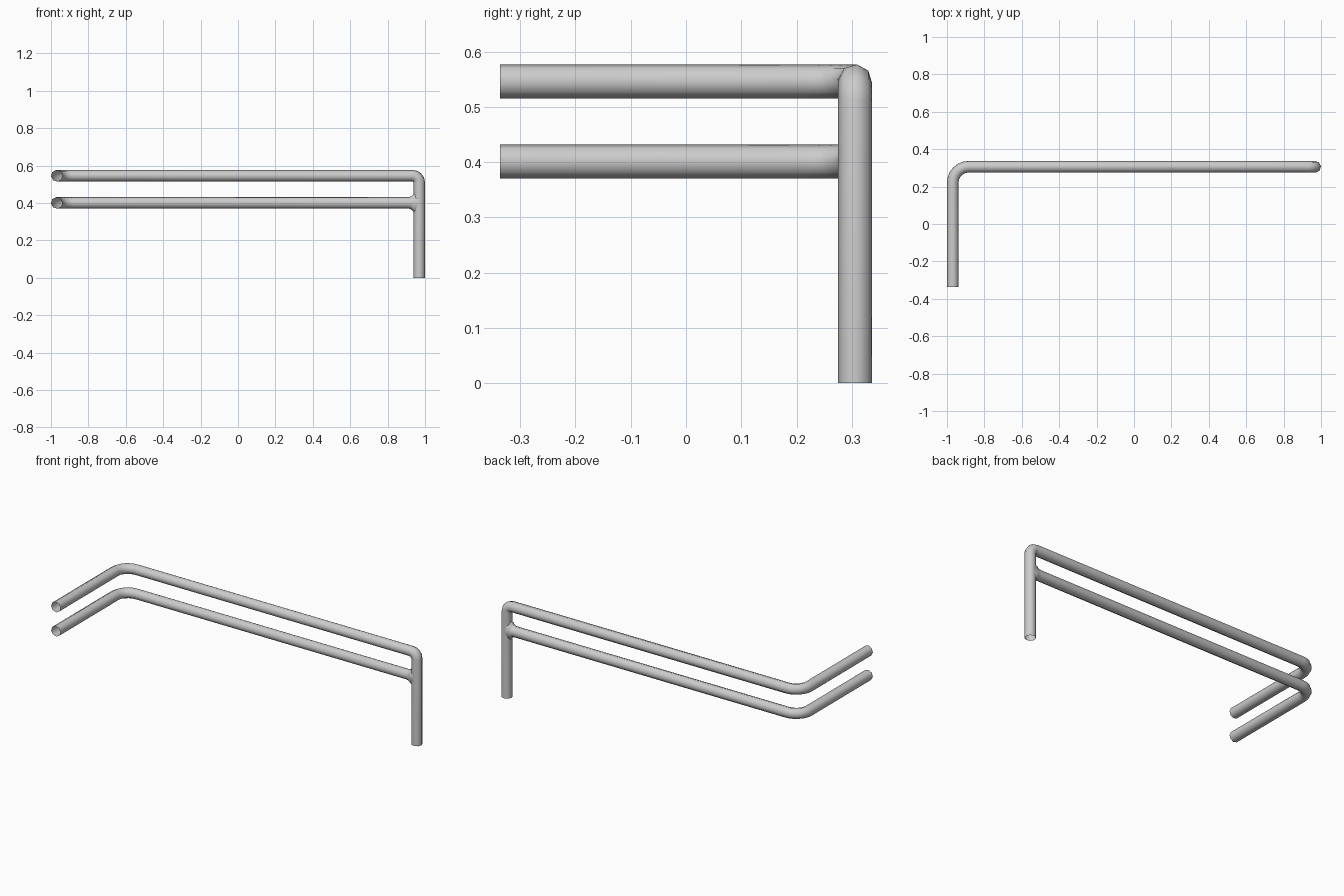
import bpy, bmesh, math
from mathutils import Vector

if "Cube" in bpy.data.objects:
    bpy.data.objects.remove(bpy.data.objects["Cube"])

R = 0.031          # tube radius
SIDES = 8
PHASE = math.radians(6)


def rounded_path(points, bends):
    """Polyline with every inner corner replaced by an arc (radius, steps)."""
    pts = [Vector(p) for p in points]
    path = [pts[0]]
    for i, (rad, steps) in enumerate(bends, 1):
        a = (pts[i - 1] - pts[i]).normalized()
        b = (pts[i + 1] - pts[i]).normalized()
        centre = pts[i] + (a + b) * rad       # right-angle bend
        for k in range(steps + 1):
            t = math.pi / 2 * k / steps
            path.append(centre - b * rad * math.cos(t) - a * rad * math.sin(t))
    path.append(pts[-1])
    return path


def tube(name, path, flare=None):
    """Open tube swept along a path; flare lists height scales of the last rings."""
    flare = flare or []
    n = len(path)
    scales = [1.0] * (n - len(flare)) + flare
    bm = bmesh.new()
    u, w = Vector((1, 0, 0)), Vector((0, 0, 1))
    prev_t, prev = Vector((0, 1, 0)), None
    for i, p in enumerate(path):
        d_in = (p - path[i - 1]).normalized() if i else None
        d_out = (path[i + 1] - p).normalized() if i < n - 1 else None
        t = ((d_in or d_out) + (d_out or d_in)).normalized()
        q = prev_t.rotation_difference(t)
        u, w, prev_t = q @ u, q @ w, t
        ring = []
        for k in range(SIDES):
            a = PHASE + 2 * math.pi * k / SIDES
            ring.append(bm.verts.new(
                p + u * R * math.cos(a) + w * R * scales[i] * math.sin(a)))
        if prev:
            for k in range(SIDES):
                j = (k + 1) % SIDES
                bm.faces.new((prev[k], prev[j], ring[j], ring[k]))
        prev = ring
    bmesh.ops.recalc_face_normals(bm, faces=bm.faces)
    # recalc on open tubes can point inward: check one face against its axis
    bm.faces.ensure_lookup_table()
    f = bm.faces[0]
    f.normal_update()
    mid = (path[0] + path[1]) / 2
    if f.normal.dot(f.calc_center_median() - mid) < 0:
        bmesh.ops.reverse_faces(bm, faces=bm.faces)
    for f in bm.faces:
        f.smooth = True
    me = bpy.data.meshes.new(name)
    bm.to_mesh(me)
    bm.free()
    ob = bpy.data.objects.new(name, me)
    bpy.context.collection.objects.link(ob)
    return ob


X, Y, FRONT = 0.969, 0.306, -0.337
TOP, LOW = 0.546, 0.401

# Upper rail, bending down into the post
tube("upper_rail_and_post", rounded_path(
    [(-X, FRONT, TOP), (-X, Y, TOP), (X, Y, TOP), (X, Y, 0)],
    [(0.085, 6), (0.036, 4)]))

# Lower rail, with a flared weld where it meets the post
low = rounded_path([(-X, FRONT, LOW), (-X, Y, LOW), (0.915, Y, LOW)], [(0.085, 6)])
low += [Vector((x, Y, LOW)) for x in (0.927, 0.935, 0.940, 0.965)]
tube("lower_rail", low, [1.15, 1.4, 1.75, 1.75])
